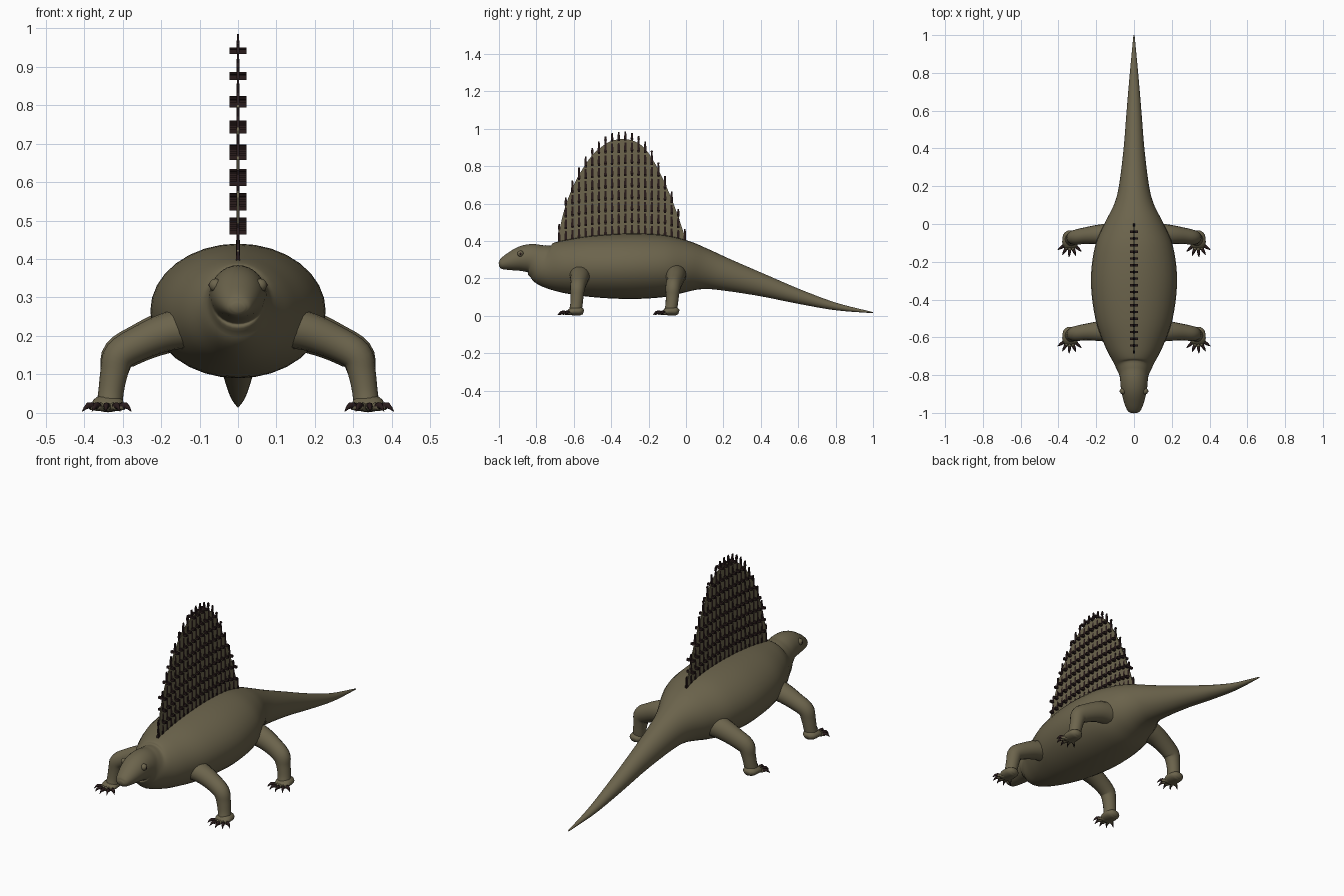
import bpy, bmesh, math
from mathutils import Vector

cube = bpy.data.objects.get("Cube")
if cube:
    bpy.data.objects.remove(cube, do_unlink=True)


def material(name, rgb):
    m = bpy.data.materials.new(name)
    m.use_nodes = True
    m.diffuse_color = (*rgb, 1)
    bsdf = m.node_tree.nodes["Principled BSDF"]
    bsdf.inputs["Base Color"].default_value = (*rgb, 1)
    bsdf.inputs["Roughness"].default_value = 0.8
    return m


SKIN = material("olive skin", (0.15, 0.128, 0.073))
DARK = material("dark brown horn", (0.022, 0.011, 0.011))


def finish(name, bm, mat, smooth=True):
    bmesh.ops.recalc_face_normals(bm, faces=bm.faces)
    me = bpy.data.meshes.new(name)
    bm.to_mesh(me)
    bm.free()
    me.materials.append(mat)
    me.polygons.foreach_set("use_smooth", [smooth] * len(me.polygons))
    ob = bpy.data.objects.new(name, me)
    bpy.context.collection.objects.link(ob)
    return ob


def spline(rows, steps):
    """Catmull-Rom through rows of any width."""
    pts = [Vector(r) for r in rows]
    pts = [2 * pts[0] - pts[1]] + pts + [2 * pts[-1] - pts[-2]]
    out = []
    for a, b, c, d in zip(pts, pts[1:], pts[2:], pts[3:]):
        for i in range(steps):
            t = i / steps
            out.append(0.5 * (2 * b + (c - a) * t + (2 * a - 5 * b + 4 * c - d) * t * t
                              + (3 * b - a - 3 * c + d) * t ** 3))
    return out + [pts[-2]]


def tube(bm, rows, ref, sides=16, steps=4):
    """Sweep an ellipse along rows of (x, y, z, half width, half height)."""
    pts = spline(rows, steps)
    cen = [Vector(p[:3]) for p in pts]
    rings = []
    for i, p in enumerate(pts):
        t = (cen[min(i + 1, len(cen) - 1)] - cen[max(i - 1, 0)]).normalized()
        side = t.cross(ref).normalized()
        up = side.cross(t)
        rings.append([bm.verts.new(cen[i] + side * p[3] * math.cos(a) + up * p[4] * math.sin(a))
                      for a in (k * math.tau / sides for k in range(sides))])
    for r, s in zip(rings, rings[1:]):
        for k in range(sides):
            j = (k + 1) % sides
            bm.faces.new((r[k], r[j], s[j], s[k]))
    bm.faces.new(rings[0])
    bm.faces.new(rings[-1])


def box(bm, centre, half, taper=1.0):
    c = Vector(centre)
    lo, hi = [[bm.verts.new(c + Vector((sx * half[0] * f, sy * half[1] * f, sz * half[2])))
               for sx, sy in ((-1, -1), (1, -1), (1, 1), (-1, 1))]
              for sz, f in ((-1, 1), (1, taper))]
    bm.faces.new(lo)
    bm.faces.new(hi)
    for k in range(4):
        j = (k + 1) % 4
        bm.faces.new((lo[k], lo[j], hi[j], hi[k]))


def sample(table, y):
    for a, b in zip(table, table[1:]):
        if a[0] <= y <= b[0]:
            return a[1] + (b[1] - a[1]) * (y - a[0]) / (b[0] - a[0])
    return table[-1][1]


Z, Y = Vector((0, 0, 1)), Vector((0, 1, 0))

# Head, trunk and tail: y, top, bottom, half width
STATIONS = [
    (-1, .285, .262, .018), (-.985, .305, .248, .036), (-.94, .338, .242, .054),
    (-.88, .372, .237, .068), (-.83, .385, .228, .073), (-.79, .386, .195, .08),
    (-.74, .388, .152, .105), (-.65, .405, .122, .152), (-.5, .428, .1, .205),
    (-.3, .44, .09, .228), (-.12, .432, .1, .207), (0, .402, .124, .158),
    (.1, .358, .14, .107), (.2, .312, .135, .08), (.4, .227, .105, .055),
    (.6, .143, .065, .039), (.8, .07, .03, .022), (1, .02, .014, .003)]
bm = bmesh.new()
tube(bm, [(0, y, (t + b) / 2, w, (t - b) / 2) for y, t, b, w in STATIONS], Z, 32, 5)
finish("body", bm, SKIN)

# Sail membrane
BACK = [(y, t) for y, t, b, w in STATIONS]
OUTLINE = [(-.685, .42), (-.65, .57), (-.6, .7), (-.55, .79), (-.5, .86), (-.45, .905),
           (-.4, .935), (-.34, .945), (-.28, .935), (-.22, .895), (-.16, .805),
           (-.1, .68), (-.05, .555), (0, .405)]
edge = [(p[0], p[1]) for p in spline(OUTLINE, 3)]
bm = bmesh.new()
ring = [bm.verts.new((-.003, y, z)) for y, z in edge + [(-.03, .36), (-.65, .36)]]
face = bm.faces.new(ring)
new = bmesh.ops.extrude_face_region(bm, geom=[face])["geom"]
bmesh.ops.translate(bm, verts=[v for v in new if isinstance(v, bmesh.types.BMVert)],
                    vec=(.006, 0, 0))
finish("sail_membrane", bm, SKIN, False)

# Sail spines: stacked tapered segments, each with a crossbar at its base
bm = bmesh.new()
COUNT, STEP = 20, .063
for i in range(COUNT):
    y = -.678 + .672 * i / (COUNT - 1)
    z, tip = sample(BACK, y), sample(edge, y) + .04
    box(bm, (0, y, z - .01), (.005, .007, .02))
    first = True
    while z < tip:
        h = min(STEP, tip - z) / 2
        box(bm, (0, y, z + h), (.0045, .0075, h), .55)
        if not first and z < tip - .03:
            box(bm, (0, y, z), (.022, .006, .006))
        first = False
        z += STEP
finish("sail_spines", bm, DARK, False)

# Legs, feet, claws and eyes on both sides
LEG = [(.1, .01, .225, .055, .06), (.18, .01, .212, .05, .053), (.255, .006, .182, .044, .044),
       (.308, 0, .15, .041, .04), (.322, -.002, .105, .036, .035),
       (.33, -.005, .055, .033, .033), (.334, -.01, .02, .034, .034)]
for side, s in (("left", 1), ("right", -1)):
    for end, y0, thick in (("front", -.58, 1.0), ("rear", -.07, 1.12)):
        bm = bmesh.new()
        tube(bm, [(s * x, y0 + y * thick * 1.3, z, w * (thick if x < .31 else 1), h)
                  for x, y, z, w, h in LEG], Y)
        finish(f"{end}_leg_{side}", bm, SKIN)

        foot, claws = bmesh.new(), bmesh.new()
        cx = .338
        tube(foot, [(s * cx, y0 + .032, .02, .018, .012), (s * cx, y0 + .015, .024, .036, .022),
                    (s * cx, y0 - .025, .024, .042, .022), (s * cx, y0 - .055, .014, .036, .011)], Z)
        for k in range(5):
            a = math.radians(-48 + 26 * k)
            d = Vector((s * math.sin(a), -math.cos(a), 0))
            base = Vector((s * cx, y0 - .022, .016))
            reach = .052 + .008 * math.cos(a)
            toe = base + d * reach
            tube(foot, [(*base, .012, .012), (*(base + d * reach * .6), .011, .011),
                        (*toe, .007, .008)], Z, 8, 2)
            tube(claws, [(*(toe - d * .012), .009, .01), (*(toe + d * .006 + Z * .003), .007, .008),
                         (*(toe + d * .024 - Z * .012), .001, .001)], Z, 8, 2)
        finish(f"{end}_foot_{side}", foot, SKIN)
        finish(f"{end}_claws_{side}", claws, DARK)

    for name, mat, r, x in (("eyelid", SKIN, .017, .058), ("pupil", DARK, .008, .0685)):
        bm = bmesh.new()
        bmesh.ops.create_uvsphere(bm, u_segments=16, v_segments=10, radius=r)
        bmesh.ops.translate(bm, verts=bm.verts, vec=(s * x, -.885, .332))
        finish(f"{name}_{side}", bm, mat)
